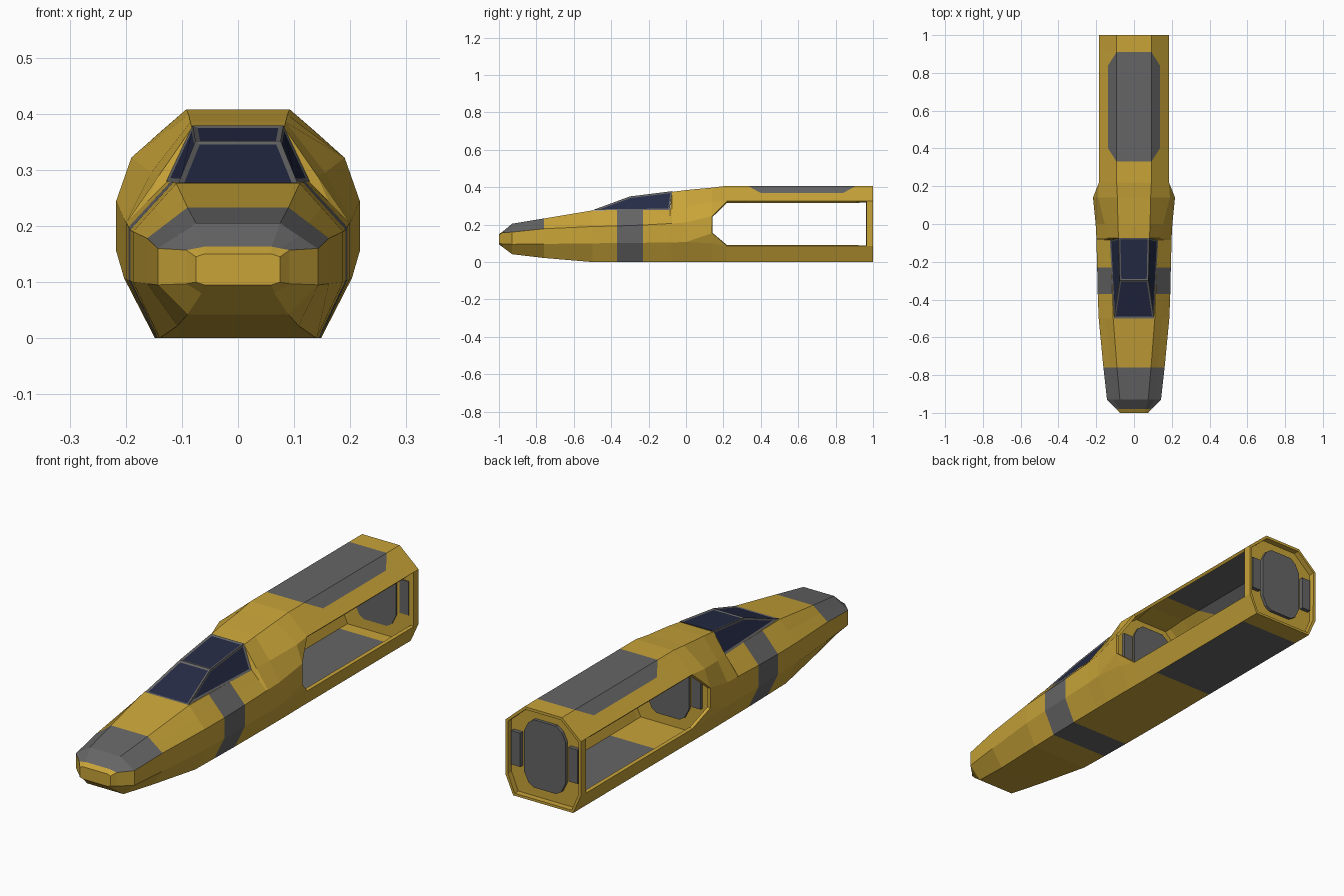
import bpy, bmesh

if "Cube" in bpy.data.objects:
    bpy.data.objects.remove(bpy.data.objects["Cube"])


def material(name, rgb):
    m = bpy.data.materials.new(name)
    m.diffuse_color = (*rgb, 1)
    m.use_nodes = True
    m.node_tree.nodes["Principled BSDF"].inputs["Base Color"].default_value = m.diffuse_color
    return m


YELLOW = material("yellow_paint", (0.58, 0.37, 0.04))
GREY = material("grey_panel", (0.13, 0.13, 0.13))
GLASS = material("dark_glass", (0.018, 0.024, 0.06))


def add_object(name, bm, mats):
    me = bpy.data.meshes.new(name)
    bm.to_mesh(me)
    bm.free()
    for m in mats:
        me.materials.append(m)
    ob = bpy.data.objects.new(name, me)
    bpy.context.collection.objects.link(ob)
    return ob


def plate(name, half, y0, y1, mat, mirror=True):
    """Prism along y; a right-hand half profile is mirrored over x = 0."""
    pts = half + [(-x, z) for x, z in reversed(half)] if mirror else half
    bm = bmesh.new()
    f = bm.faces.new([bm.verts.new((x, y0, z)) for x, z in pts])
    new = bmesh.ops.extrude_face_region(bm, geom=[f])["geom"]
    bmesh.ops.translate(bm, vec=(0, y1 - y0, 0),
                        verts=[v for v in new if isinstance(v, bmesh.types.BMVert)])
    bmesh.ops.recalc_face_normals(bm, faces=bm.faces)
    return add_object(name, bm, [mat])


# Hull sections: y, top x, top z, side x, side upper z, side lower z, bottom x, bottom z
FRONT = [
    (-1.0, .06, .15, .075, .145, .10, .06, .095),
    (-.98, .06, .163, .092, .157, .097, .065, .08),
    (-.93, .075, .205, .143, .16, .095, .09, .042),
    (-.76, .09, .233, .162, .178, .097, .108, .022),
    (-.5, .11, .276, .187, .19, .10, .14, 0),
    (-.37, .115, .278, .192, .193, .102, .143, 0),
    (-.23, .12, .279, .195, .198, .103, .146, 0),
    (-.085, .125, .28, .199, .206, .105, .147, 0),
    (-.075, .082, .375, .199, .206, .105, .147, 0),
    (0, .085, .385, .203, .212, .107, .148, 0),
]
sections = []
for y, x1, z1, x3, z3, z4, x6, z6 in FRONT:
    mid = ((x1 + x3) / 2, (z1 + z3) / 2)
    if y == 0:
        mid = (.155, .295)
    sections.append((y, [(x1, z1), (x1, z1), mid, (x3, z3), (x3, z4), (x3, z4), (x6, z6)]))
# Widest section at the front of the side openings
sections.append((.14, [(.088, .398), (.088, .398), (.19, .322), (.217, .245),
                       (.217, .155), (.197, .10), (.148, 0)]))
# Constant rear sections
for y in (.22, .33, .4, .84, .91, .965, 1.0):
    top = (.092, .408)
    edge = (.137, .369) if y in (.4, .84) else top
    sections.append((y, [top, edge, (.185, .326), (.185, .326),
                         (.185, .085), (.185, .085), (.147, 0)]))


def is_grey(y, k):
    if y in (-.98, -.93):                 # nose cap
        return k in (0, 1, 2, 10, 11, 12, 13)
    if y == -.37:                         # band behind the nose
        return k != 13
    return .33 <= y < .91 and k in (0, 6, 12, 13)   # top and belly panels


# Hull shell with open sides
bm = bmesh.new()
rings = []
for y, half in sections:
    ring = half + [(-x, z) for x, z in reversed(half)]
    rings.append([bm.verts.new((x, y, z)) for x, z in ring])
bm.faces.new(rings[0][::-1])
for i in range(len(rings) - 1):
    y = sections[i][0]
    for k in range(14):
        if k in (3, 9) and .14 <= y < .96:
            continue
        n = (k + 1) % 14
        f = bm.faces.new((rings[i][k], rings[i][n], rings[i + 1][n], rings[i + 1][k]))
        f.material_index = int(is_grey(y, k))
bmesh.ops.remove_doubles(bm, verts=bm.verts, dist=0.0005)
hull = add_object("hull", bm, [YELLOW, GREY])
shell = hull.modifiers.new("shell", "SOLIDIFY")
shell.thickness = 0.013
shell.offset = -1

# Canopy: grey frame with inset glass panes
bm = bmesh.new()
A, B, C, D = (.106, -.5, .277), (.128, -.088, .279), (.076, -.3, .351), (.081, -.073, .379)
r = [bm.verts.new(p) for p in (A, B, C, D)]
l = [bm.verts.new((-p[0], p[1], p[2])) for p in (A, B, C, D)]
panes = [bm.faces.new(q) for q in ((l[0], r[0], r[2], l[2]), (l[2], r[2], r[3], l[3]),
                                   (r[0], r[1], r[3], r[2]), (l[0], l[2], l[3], l[1]))]
bm.faces.new((r[1], l[1], l[3], r[3]))
bm.faces.new((r[0], l[0], l[1], r[1]))
bmesh.ops.recalc_face_normals(bm, faces=bm.faces)
bmesh.ops.inset_individual(bm, faces=panes, thickness=0.009, depth=-0.003, use_even_offset=True)
for f in panes:
    f.material_index = 1
add_object("canopy", bm, [GREY, GLASS])

# Bulkheads closing the bay at each end
plate("rear_bulkhead", [(.087, .397), (.175, .32), (.175, .09), (.14, .008)], .966, .974, YELLOW)
plate("front_bulkhead", [(.082, .385), (.175, .312), (.203, .242), (.203, .157),
                         (.187, .105), (.142, .008)], .105, .115, YELLOW)

# Hatches and latch blocks on the bulkheads
hatch = [(.055, .355), (.082, .335), (.102, .295), (.102, .115), (.08, .07), (.055, .055)]
plate("rear_hatch", hatch, .962, .988, GREY)
plate("front_hatch", hatch, .11, .125, GREY)
for side, s in (("right", 1), ("left", -1)):
    block = [(s * x, z) for x, z in ((.118, .13), (.162, .13), (.162, .28), (.118, .28))]
    plate(side + "_rear_latch", block, .962, .992, GREY, mirror=False)
    plate(side + "_front_latch", block, .11, .13, GREY, mirror=False)
